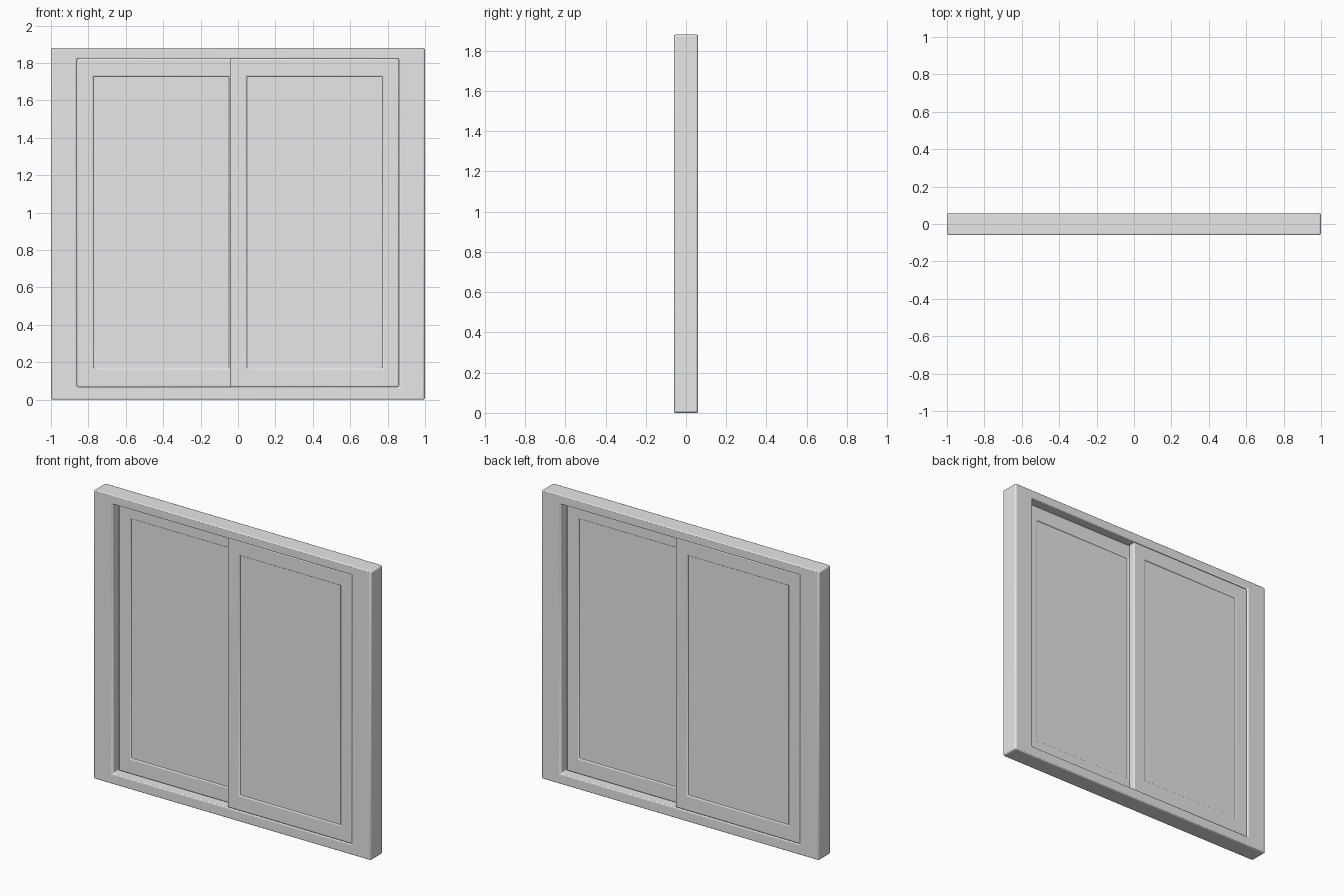
import bpy, bmesh, math

if "Cube" in bpy.data.objects:
    bpy.data.objects.remove(bpy.data.objects["Cube"])

grey = bpy.data.materials.new("light_grey")
grey.diffuse_color = (0.8, 0.8, 0.8, 1)
grey.use_nodes = True
grey.node_tree.nodes["Principled BSDF"].inputs["Base Color"].default_value = grey.diffuse_color


def finish(name, bm, bevel):
    """Turn a bmesh into a softly bevelled, smooth shaded object."""
    bmesh.ops.recalc_face_normals(bm, faces=bm.faces)
    me = bpy.data.meshes.new(name)
    bm.to_mesh(me)
    bm.free()
    me.materials.append(grey)
    ob = bpy.data.objects.new(name, me)
    bpy.context.collection.objects.link(ob)
    if bevel:
        mod = ob.modifiers.new("soft_edges", 'BEVEL')
        mod.width = bevel
        mod.segments = 3
        mod.limit_method = 'ANGLE'
    bpy.ops.object.select_all(action='DESELECT')
    ob.select_set(True)
    bpy.context.view_layer.objects.active = ob
    bpy.ops.object.shade_smooth_by_angle(angle=math.radians(40))
    return ob


def corners(rect):
    x0, x1, z0, z1 = rect
    return [(x0, z0), (x1, z0), (x1, z1), (x0, z1)]


def ring(name, outer, inner, y0, y1, bevel):
    """Rectangular frame with a rectangular hole."""
    bm = bmesh.new()
    loops = [[bm.verts.new((x, y, z)) for x, z in corners(r)]
             for r, y in ((outer, y0), (inner, y0), (inner, y1), (outer, y1))]
    for a in range(4):
        la, lb = loops[a], loops[(a + 1) % 4]
        for i in range(4):
            j = (i + 1) % 4
            bm.faces.new((la[i], la[j], lb[j], lb[i]))
    return finish(name, bm, bevel)


def slab(name, rect, y0, y1):
    """Flat pane."""
    bm = bmesh.new()
    a, b = [[bm.verts.new((x, y, z)) for x, z in corners(rect)] for y in (y0, y1)]
    bm.faces.new(a)
    bm.faces.new(b[::-1])
    for i in range(4):
        j = (i + 1) % 4
        bm.faces.new((a[i], a[j], b[j], b[i]))
    return finish(name, bm, 0)


# outer window frame
ring("outer_frame", (-1, 1, 0, 1.88), (-0.86, 0.86, 0.067, 1.823),
     -0.06, 0.06, 0.01)

# two sliding sashes: right one in front, left one behind, each with a pane
for side, s in (("front", 1), ("rear", -1)):
    outer = sorted((-0.042 * s, 0.861 * s)) + [0.066, 1.824]
    inner = sorted((0.048 * s, 0.772 * s)) + [0.168, 1.727]
    y = -0.026 * s
    ring(side + "_sash", outer, inner, y - 0.025, y + 0.025, 0.008)
    pane = (inner[0] - 0.02, inner[1] + 0.02, inner[2] - 0.02, inner[3] + 0.02)
    slab(side + "_pane", pane, y - 0.018, y + 0.018)
